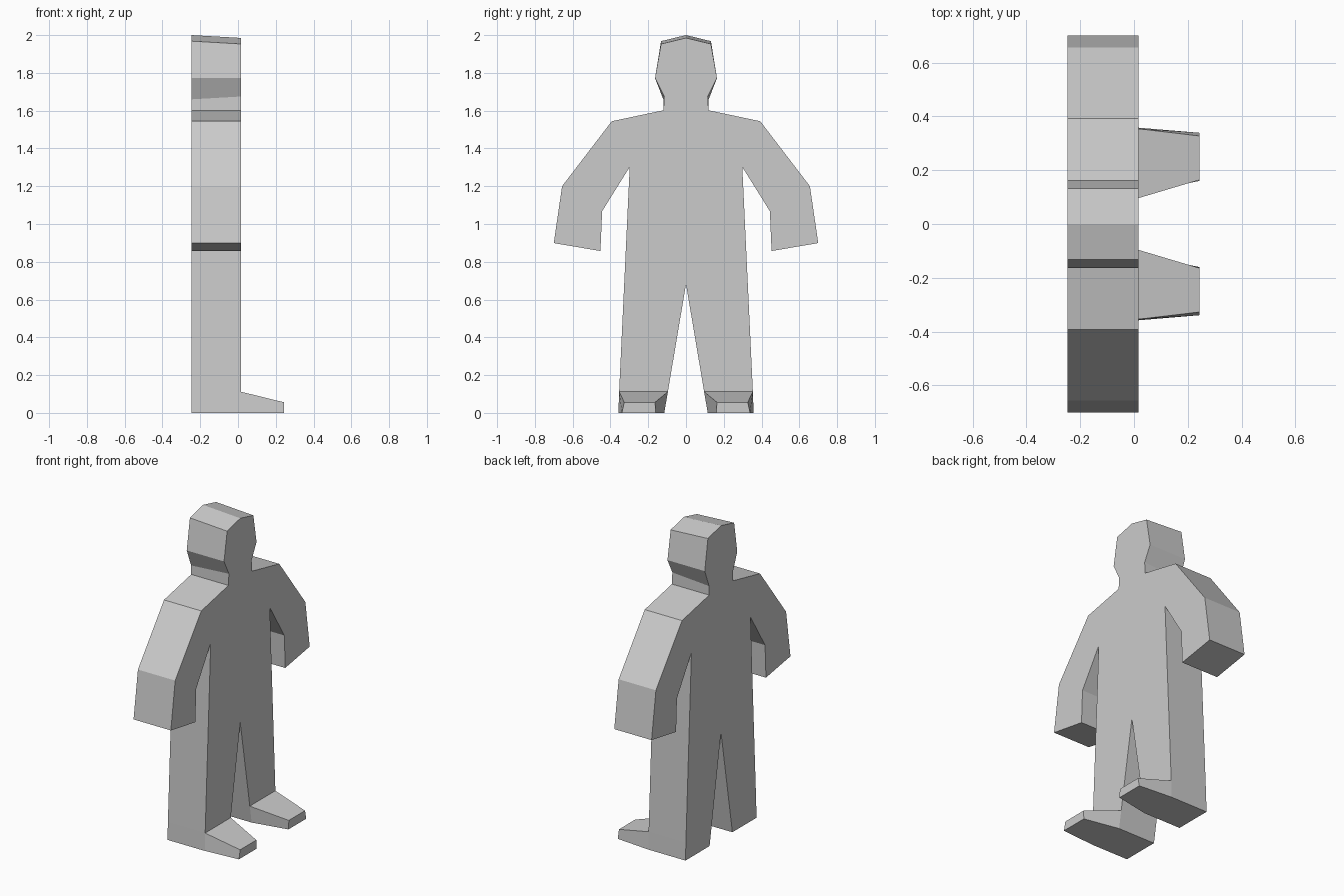
import bpy, bmesh

if "Cube" in bpy.data.objects:
    bpy.data.objects.remove(bpy.data.objects["Cube"])

BACK, FRONT, TOE = -0.247, 0.016, 0.244

# Half silhouette (y, z) from crown, down the arm and leg, to the crotch
back_profile = [
    (0, 2.0), (0.132, 1.968), (0.164, 1.772), (0.12, 1.66), (0.119, 1.602),
    (0.393, 1.544), (0.656, 1.2), (0.70, 0.899), (0.453, 0.857),
    (0.444, 1.068), (0.298, 1.302),
    (0.354, 0.112), (0.358, 0), (0.115, 0), (0.096, 0.112),
    (0, 0.682),
]
# The face side of the head is slightly smaller
front_profile = list(back_profile)
front_profile[0] = (0, 1.985)
front_profile[1] = (0.132, 1.953)
front_profile[3] = (0.115, 1.675)
# Toe cross-section, in the same order as the four ankle points
toe_profile = [(0.327, 0.056), (0.339, 0), (0.16, 0), (0.164, 0.056)]
ANKLE = 11

bm = bmesh.new()


def ring(profile, x):
    return [bm.verts.new((x, y, z)) for y, z in profile]


def bridge(a, b, closed=False):
    n = len(a)
    for i in range(n if closed else n - 1):
        j = (i + 1) % n
        bm.faces.new((a[i], a[j], b[j], b[i]))


# Body slab, open along the centre line
back = ring(back_profile, BACK)
front = ring(front_profile, FRONT)
bridge(back, front)
bm.faces.new(back)
bm.faces.new(front[:ANKLE + 1] + front[ANKLE + 3:])

# Tapered foot growing out of the ankle
toe = ring(toe_profile, TOE)
bridge(front[ANKLE:ANKLE + 4], toe, closed=True)
bm.faces.new(toe)

# Mirror to the other side and clean up the centre seam
geom = bm.verts[:] + bm.edges[:] + bm.faces[:]
bmesh.ops.mirror(bm, geom=geom, axis='Y', merge_dist=0.0005)
bmesh.ops.remove_doubles(bm, verts=bm.verts[:], dist=0.0005)
bmesh.ops.recalc_face_normals(bm, faces=bm.faces[:])

mesh = bpy.data.meshes.new("figure")
bm.to_mesh(mesh)
bm.free()
figure = bpy.data.objects.new("figure", mesh)
bpy.context.collection.objects.link(figure)
